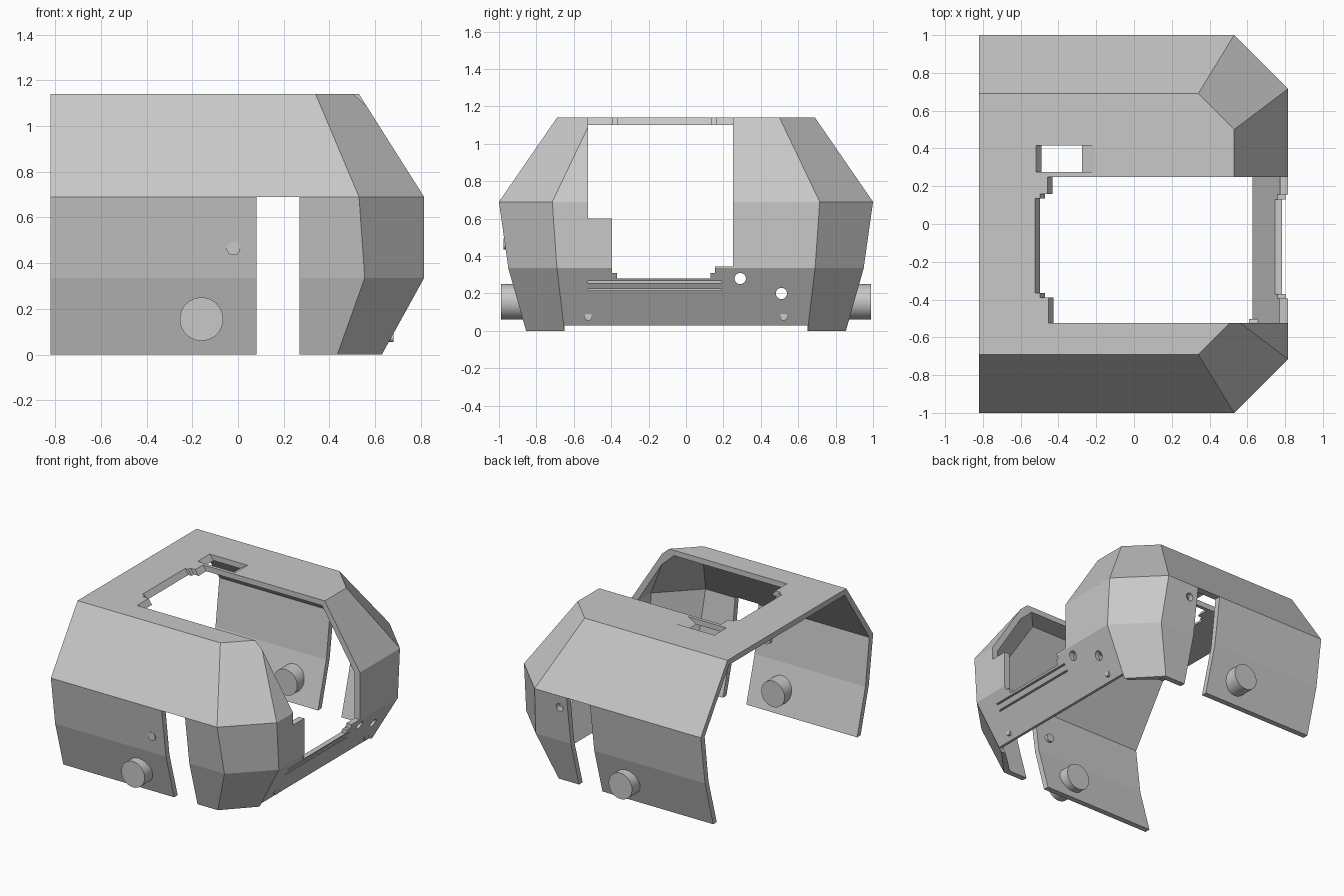
import bpy, bmesh
from math import pi
from mathutils import Matrix

if "Cube" in bpy.data.objects:
    bpy.data.objects.remove(bpy.data.objects["Cube"], do_unlink=True)

grey = bpy.data.materials.new("plain grey")
grey.use_nodes = True
grey.diffuse_color = (0.58, 0.58, 0.58, 1)
grey.node_tree.nodes["Principled BSDF"].inputs["Base Color"].default_value = grey.diffuse_color


def make(name, bm):
    bmesh.ops.recalc_face_normals(bm, faces=bm.faces)
    mesh = bpy.data.meshes.new(name)
    bm.to_mesh(mesh)
    bm.free()
    mesh.materials.append(grey)
    ob = bpy.data.objects.new(name, mesh)
    bpy.context.collection.objects.link(ob)
    return ob


def loft(name, rings):
    """Closed solid through a stack of equal-length rings."""
    bm = bmesh.new()
    loops = [[bm.verts.new(p) for p in ring] for ring in rings]
    n = len(loops[0])
    for a, b in zip(loops, loops[1:]):
        for i in range(n):
            j = (i + 1) % n
            bm.faces.new((a[i], a[j], b[j], b[i]))
    bm.faces.new(loops[0])
    bm.faces.new(loops[-1])
    return make(name, bm)


def hull(name, back, levels):
    """Body with chamfered front corners; level = z, side y, corner x, end x, end y."""
    rings = []
    for z, ys, xc, xe, ye in levels:
        half = [(back, ys, z), (xc, ys, z), (xe, ye, z)]
        rings.append([(x, -y, h) for x, y, h in half] + half[::-1])
    return loft(name, rings)


def box(name, x, y, z):
    return loft(name, [[(x[0], y[0], h), (x[1], y[0], h), (x[1], y[1], h), (x[0], y[1], h)] for h in z])


def rod(name, centre, radius, length, axis, sides=32):
    bm = bmesh.new()
    turn = Matrix.Rotation(pi / 2, 4, "Y" if axis == "x" else "X")
    bmesh.ops.create_cone(bm, cap_ends=True, segments=sides, radius1=radius, radius2=radius,
                          depth=length, matrix=Matrix.Translation(centre) @ turn)
    return make(name, bm)


def cut(target, cutter):
    cutter.hide_render = True
    mod = target.modifiers.new("cut", "BOOLEAN")
    mod.operation = "DIFFERENCE"
    mod.solver = "EXACT"
    mod.object = cutter
    bpy.context.view_layer.objects.active = target
    bpy.ops.object.modifier_apply(modifier=mod.name)
    bpy.data.objects.remove(cutter, do_unlink=True)


# Faceted shell, hollow, open at the rear end and underneath
shell = hull("shell", -0.82, [
    (0, 0.855, 0.435, 0.63, 0.65),
    (0.335, 0.95, 0.555, 0.815, 0.69),
    (0.69, 1.0, 0.53, 0.815, 0.715),
    (1.14, 0.69, 0.34, 0.53, 0.50)])
cut(shell, hull("hollow", -1.0, [
    (-0.1, 0.785, 0.385, 0.565, 0.62),
    (0.335, 0.91, 0.535, 0.772, 0.67),
    (0.68, 0.955, 0.51, 0.77, 0.695),
    (1.10, 0.67, 0.335, 0.508, 0.48)]))

# Side slots and the raised lower edge of the end panel
cut(shell, box("side_slots", (0.08, 0.27), (-1.2, 1.2), (-0.2, 0.69)))
cut(shell, box("lower_edge", (0.48, 1.0), (-0.65, 0.65), (-0.2, 0.03)))

# Stepped roof opening with a sloping rear edge
roof = [(1, -0.525), (-0.425, -0.525), (-0.425, -0.39), (-0.47, -0.39), (-0.47, -0.365), (-0.497, -0.365),
        (-0.497, 0.135), (-0.47, 0.135), (-0.47, 0.16), (-0.432, 0.16), (-0.432, 0.25), (1, 0.25)]
cut(shell, loft("roof_opening", [[(x - (z - 1.1) * 0.68, y, z) for x, y in roof] for z in (1.0, 1.25)]))

# Stepped opening through the end
end = [(-0.525, 1.3), (-0.525, 0.6), (-0.395, 0.6), (-0.395, 0.31), (-0.37, 0.31), (-0.37, 0.28),
       (0.13, 0.28), (0.13, 0.31), (0.155, 0.31), (0.155, 0.345), (0.25, 0.345), (0.25, 1.3)]
cut(shell, loft("end_opening", [[(x, y, z) for y, z in end] for x in (0.2, 1.1)]))

# Small roof window with sloping ends
cut(shell, loft("roof_window", [
    [(a, 0.275, z), (b, 0.275, z), (b, 0.415, z), (a, 0.415, z)]
    for z, a, b in ((1.06, -0.46, -0.34), (1.10, -0.49, -0.275), (1.14, -0.52, -0.21), (1.18, -0.55, -0.145))]))

# Grooves and round holes
for z, x in ((0.262, 0.76), (0.22, 0.737)):
    cut(shell, box("groove", (x, 1.0), (-0.525, 0.19), (z - 0.005, z + 0.005)))
for y, z in ((0.29, 0.28), (0.51, 0.20)):
    cut(shell, rod("end_hole", (0.75, y, z), 0.03, 0.4, "x"))
cut(shell, rod("side_hole", (0.335, 0.98, 0.6), 0.028, 0.3, "y"))

# Round posts through the side walls, and small pegs
rods = [rod("small_side_peg", (-0.02, -0.94, 0.465), 0.03, 0.07, "y")]
for side, label in ((1, "left"), (-1, "right")):
    rods.append(rod(label + "_post", (-0.16, side * 0.885, 0.155), 0.095, 0.21, "y", 48))
    rods.append(rod(label + "_end_peg", (0.645, side * 0.522, 0.075), 0.02, 0.07, "x"))

for ob in rods:
    bpy.ops.object.select_all(action="DESELECT")
    ob.select_set(True)
    bpy.context.view_layer.objects.active = ob
    bpy.ops.object.shade_smooth_by_angle()
